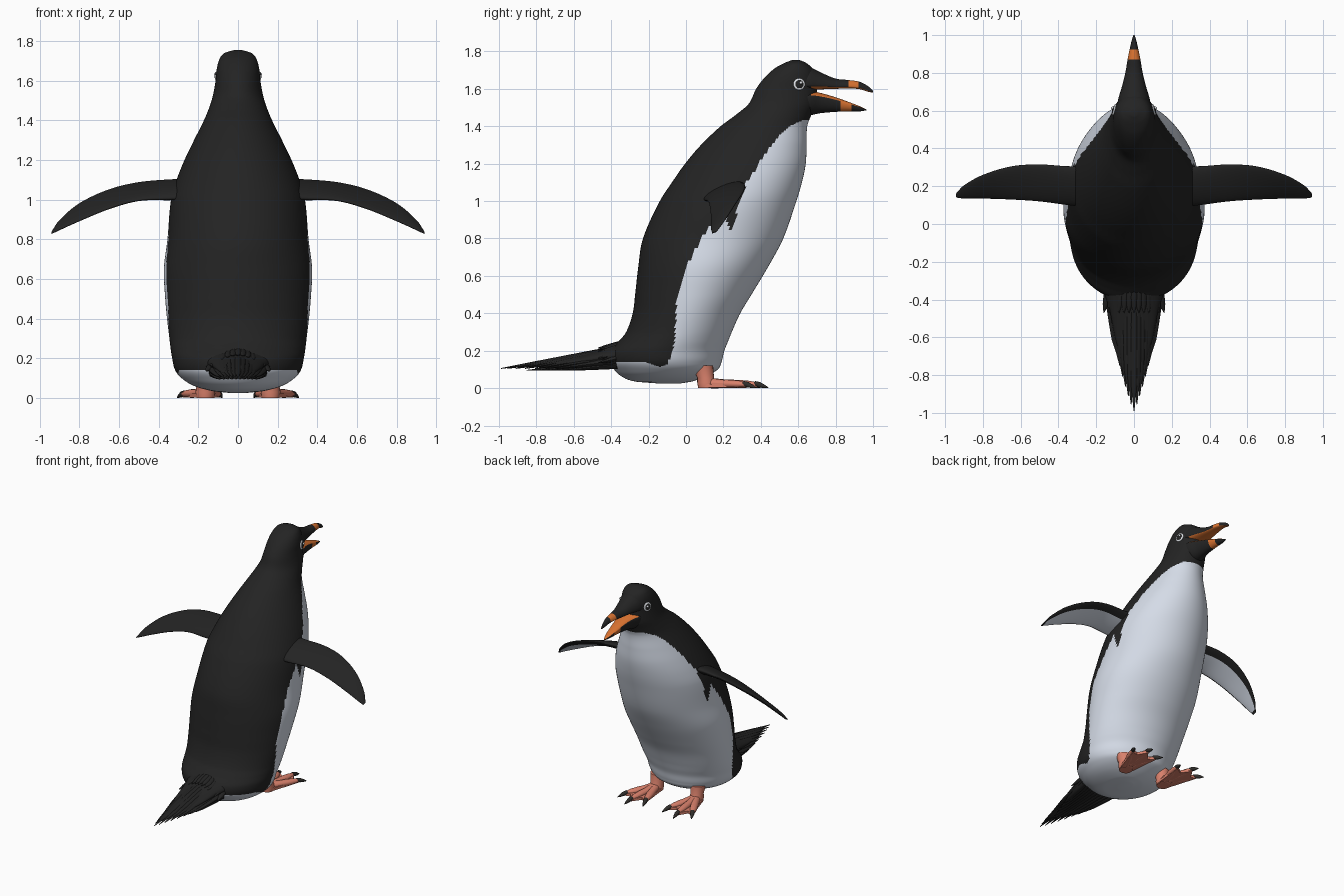
import bpy, bmesh, math
from mathutils import Vector as V

if "Cube" in bpy.data.objects:
    bpy.data.objects.remove(bpy.data.objects["Cube"])


def mat(name, r, g, b):
    m = bpy.data.materials.new(name)
    m.diffuse_color = (r, g, b, 1)
    m.use_nodes = True
    m.node_tree.nodes["Principled BSDF"].inputs["Base Color"].default_value = m.diffuse_color
    return m


BLACK = mat("black_plumage", .017, .017, .017)
WHITE = mat("white_plumage", .68, .73, .82)
ORANGE = mat("orange_beak", .70, .17, .03)
PINK = mat("pink_skin", .70, .22, .15)
CLAW = mat("dark_claw", .03, .027, .024)
EYE = mat("eye_white", .85, .88, .92)


def smooth_rows(rows, n):
    """Cubic interpolation of table rows, keyed on the first column."""
    def slope(i, k):
        a, b = rows[max(i - 1, 0)], rows[min(i + 1, len(rows) - 1)]
        return (b[k] - a[k]) / (b[0] - a[0])
    out = []
    for i in range(len(rows) - 1):
        p, q = rows[i], rows[i + 1]
        d = q[0] - p[0]
        for s in range(n):
            t = s / n
            out.append([p[0] + d * t] + [
                (2*t**3 - 3*t*t + 1) * p[k] + (t**3 - 2*t*t + t) * d * slope(i, k)
                + (3*t*t - 2*t**3) * q[k] + (t**3 - t*t) * d * slope(i + 1, k)
                for k in range(1, len(p))])
    return out + [list(rows[-1])]


def lerp(x, pts):
    for (a, u), (b, v) in zip(pts, pts[1:]):
        if x <= b:
            return u + (v - u) * max(0, (x - a) / (b - a))
    return pts[-1][1]


def finish(bm, name, mats, angle=50):
    bmesh.ops.recalc_face_normals(bm, faces=bm.faces)
    me = bpy.data.meshes.new(name)
    bm.to_mesh(me)
    bm.free()
    for m in mats:
        me.materials.append(m)
    ob = bpy.data.objects.new(name, me)
    bpy.context.collection.objects.link(ob)
    bpy.ops.object.select_all(action='DESELECT')
    ob.select_set(True)
    bpy.context.view_layer.objects.active = ob
    bpy.ops.object.shade_smooth_by_angle(angle=math.radians(angle))
    return ob


def add_loft(bm, rings, rule=None):
    """Skin rings; rule(centre, angle) returns a material index."""
    n = len(rings[0])
    vs = [[bm.verts.new(p) for p in r] for r in rings]
    for a, b in zip(vs, vs[1:]):
        for j in range(n):
            k = (j + 1) % n
            f = bm.faces.new((a[j], a[k], b[k], b[j]))
            if rule:
                f.material_index = rule(f.calc_center_median(), 2 * math.pi * (j + .5) / n)
    for r in (vs[0], vs[-1]):
        f = bm.faces.new(r)
        if rule:
            f.material_index = rule(f.calc_center_median(), 0)


def oval(c, u, v, n):
    return [c + u * math.cos(2 * math.pi * j / n) + v * math.sin(2 * math.pi * j / n) for j in range(n)]


def add_spike(bm, a, b, widths, heights, n=12):
    """Tapered rod from a to b, flattened vertically."""
    d = b - a
    side = d.cross(V((0, 0, 1))).normalized()
    up = side.cross(d).normalized()
    m = len(widths) - 1
    add_loft(bm, [oval(a + d * i / m, side * w, up * h, n)
                  for i, (w, h) in enumerate(zip(widths, heights))])


# Body and head: z, back y, front y, half width
BODY = [(.025, -.15, -.03, .04), (.035, -.27, .03, .13), (.06, -.34, .10, .22),
        (.10, -.385, .17, .285), (.14, -.41, .19, .317), (.20, -.405, .205, .332),
        (.25, -.36, .225, .34), (.30, -.32, .245, .346), (.40, -.285, .29, .358),
        (.50, -.272, .35, .367), (.65, -.255, .44, .374), (.80, -.23, .52, .356),
        (1.0, -.14, .59, .338), (1.1, -.075, .62, .31), (1.2, -.005, .64, .27),
        (1.3, .08, .645, .222), (1.4, .185, .648, .172), (1.46, .265, .67, .147),
        (1.52, .335, .695, .128), (1.60, .375, .70, .113), (1.66, .42, .695, .107),
        (1.71, .475, .675, .093), (1.74, .53, .64, .068), (1.755, .57, .605, .02)]
EDGE = [(.1, -.12), (.15, -.09), (.25, -.06), (.45, -.05), (.65, 0), (.83, .10), (1.05, .28),
        (1.15, .36), (1.22, .40), (1.33, .48), (1.40, .55), (1.43, .62), (1.44, .80)]


def body_colour(c, t):
    if .84 < c.z < 1.12 and abs(c.y - .24) < .32 * (c.z - .84):
        return 0  # dark point under the flipper
    low = .14 - .025 * math.exp(-((c.y + .14) / .05) ** 2)
    return 1 if c.z < low or c.y > lerp(c.z, EDGE) else 0


bm = bmesh.new()
add_loft(bm, [oval(V((0, (b + f) / 2, z)), V((w, 0, 0)), V((0, (f - b) / 2, 0)), 144)
              for z, b, f, w in smooth_rows(BODY, 9)], body_colour)
finish(bm, "body", [BLACK, WHITE])

# Beak halves: y, top z, bottom z, half width
UPPER = [(.58, 1.735, 1.58, .088), (.65, 1.722, 1.59, .086), (.72, 1.688, 1.597, .066),
         (.80, 1.655, 1.60, .046), (.87, 1.647, 1.602, .034), (.93, 1.637, 1.598, .022),
         (.98, 1.61, 1.583, .010), (1.0, 1.59, 1.58, .003)]
LOWER = [(.58, 1.58, 1.45, .088), (.66, 1.588, 1.458, .083), (.72, 1.578, 1.47, .060),
         (.80, 1.555, 1.477, .042), (.87, 1.53, 1.48, .030), (.93, 1.507, 1.48, .018),
         (.965, 1.49, 1.485, .004)]
for name, rows, inner, y0, y1 in (("upper_beak", UPPER, -1, .87, .925), ("lower_beak", LOWER, 1, .83, .885)):
    def beak_colour(c, t):
        mouth = math.sin(t) * inner > .3 and c.y > .67
        return 1 if mouth or y0 < c.y < y1 else 0
    bm = bmesh.new()
    rings = []
    for y, top, bot, w in smooth_rows(rows, 8):
        h, mid = top - bot, (bot + .25 * (top - bot) if inner < 0 else top - .25 * (top - bot))
        rings.append([V((w * math.cos(t), y, mid + math.sin(t) * (top - mid if math.sin(t) > 0 else mid - bot)))
                      for t in (2 * math.pi * j / 40 for j in range(40))])
    add_loft(bm, rings, beak_colour)
    finish(bm, name, [BLACK, ORANGE])

# Flipper: x, leading y z, trailing y z, half thickness
FLIP = [(.22, .31, 1.095, .09, 1.01, .035), (.34, .305, 1.095, .10, 1.005, .03),
        (.50, .315, 1.085, .12, .997, .02), (.65, .305, 1.05, .13, .955, .017),
        (.80, .26, .98, .135, .893, .014), (.90, .205, .895, .135, .848, .01),
        (.94, .165, .838, .14, .828, .003)]


def flipper_colour(c, t):
    return 1 if math.sin(t) < -.15 and -.93 < math.cos(t) < .55 and abs(c.x) < .92 else 0


for side, sx in (("right", 1), ("left", -1)):
    bm = bmesh.new()
    rings = []
    for x, ly, lz, ty, tz, h in smooth_rows(FLIP, 8):
        a, b = V((x, ly, lz)), V((x, ty, tz))
        span = V((1, 0, -max(0, x - .4) * 1.5))
        up = span.cross(a - b).normalized()
        rings.append([V((p.x * sx, p.y, p.z)) for p in oval((a + b) / 2, (a - b) / 2, up * h, 48)])
    add_loft(bm, rings, flipper_colour)
    finish(bm, side + "_flipper", [BLACK, WHITE])

    # Eye: pale ring, dark iris and small highlight, stacked along the head normal
    n = V((sx * .96, .25, .10)).normalized()
    for part, m, r, off, dy in (("eye_ring", EYE, .032, 0, 0), ("iris", BLACK, .023, .004, 0),
                                ("eye_glint", EYE, .008, .009, .007)):
        bm = bmesh.new()
        bmesh.ops.create_uvsphere(bm, u_segments=24, v_segments=12, radius=r)
        for v in bm.verts:
            v.co.z *= .008 / r
        ob = finish(bm, side + "_" + part, [m])
        ob.rotation_euler = n.to_track_quat('Z', 'Y').to_euler()
        ob.location = V((sx * .104, .605 + dy, 1.625 + dy)) + n * off

    # Foot: ankle, three toes, webbing and claws
    heel = V((sx * .165, .11, .026))
    tips = [V((sx * x, y, .02)) for x, y in ((.095, .345), (.195, .385), (.28, .325))]
    bm = bmesh.new()
    add_loft(bm, [oval(V((sx * .165, y, z)), V((r, 0, 0)), V((0, r, 0)), 20)
                  for y, z, r in ((.11, 0, .045), (.11, .03, .05), (.105, .055, .045), (.09, .12, .055))])
    for tip in tips:
        add_spike(bm, heel, tip, (.03, .03, .026, .027, .023, .010), (.026, .026, .022, .022, .019, .010))
    web = [V((sx * .12, .10, 0)), tips[0], tips[0].lerp(tips[1], .5) - V((0, .05, 0)), tips[1],
           tips[1].lerp(tips[2], .5) - V((0, .04, 0)), tips[2], V((sx * .21, .10, 0))]
    low = [bm.verts.new((p.x, p.y, .003)) for p in web]
    high = [bm.verts.new((p.x, p.y, .022)) for p in web]
    bm.faces.new(low)
    bm.faces.new(high)
    for i in range(7):
        k = (i + 1) % 7
        bm.faces.new((low[i], low[k], high[k], high[i]))
    finish(bm, side + "_foot", [PINK])
    bm = bmesh.new()
    for tip in tips:
        d = (tip - heel).normalized()
        add_spike(bm, tip - d * .02 + V((0, 0, .006)), tip + d * .055 - V((0, 0, .016)),
                  (.014, .015, .010, .002), (.012, .015, .010, .002))
    finish(bm, side + "_claws", [CLAW])

# Tail: layered fan of long feathers with short coverts over the root
bm = bmesh.new()
for count, z0, drop, zt, length, spread in ((13, .205, .06, .105, .62, .13), (10, .135, .01, .095, .50, .125)):
    for i in range(count):
        u = 2 * i / (count - 1) - 1
        add_spike(bm, V((u * spread, -.37, z0 - drop * u * u)),
                  V((u * .09, -.37 - length * (1 - .48 * abs(u) ** 1.2), zt)),
                  (.022, .024, .022, .018, .002), (.022, .018, .013, .008, .002), 8)
for i in range(13):
    u = i / 6 - 1
    add_spike(bm, V((u * .13, -.34, .235 - .07 * u * u)), V((u * .16, -.47, .215 - .08 * u * u)),
              (.02, .022, .016, .002), (.02, .016, .01, .002), 8)
finish(bm, "tail_feathers", [BLACK])

# Solid tail root under the feathers
bm = bmesh.new()
add_loft(bm, [oval(V((0, y, z)), V((w, 0, 0)), V((0, 0, h)), 32)
              for y, z, w, h in ((-.24, .19, .22, .09), (-.34, .18, .165, .065), (-.45, .165, .13, .045),
                                 (-.60, .14, .10, .025), (-.75, .12, .06, .012))])
finish(bm, "tail_root", [BLACK])
